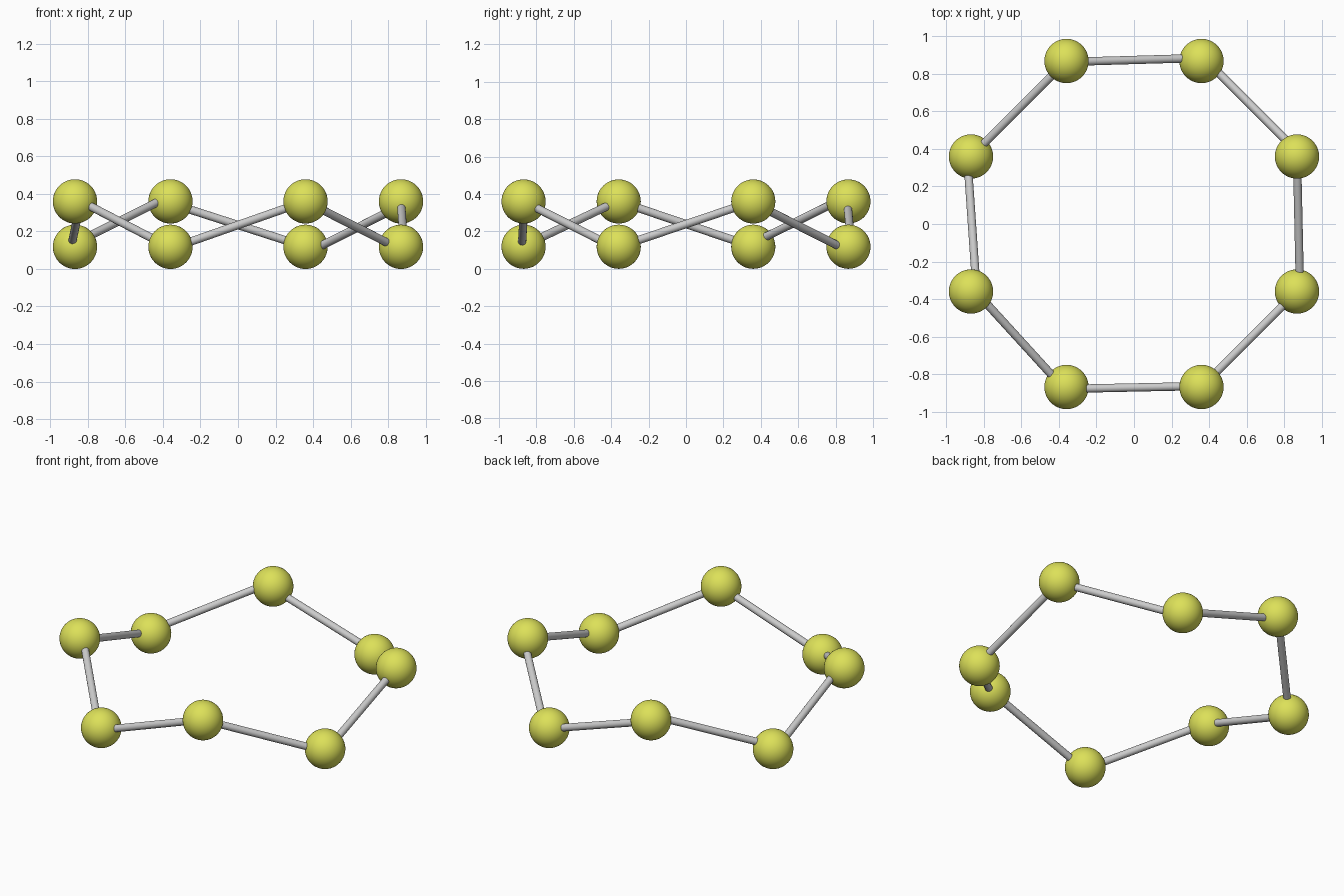
import bpy
from math import cos, sin, radians
from mathutils import Vector

if "Cube" in bpy.data.objects:
    bpy.data.objects.remove(bpy.data.objects["Cube"])

RING, ATOM_R, BOND_R = 0.94, 0.118, 0.022
LOW, HIGH = 0.118, 0.36

yellow = bpy.data.materials.new("yellow")
yellow.diffuse_color = (0.72, 0.75, 0.10, 1)
yellow.use_nodes = True
yellow.node_tree.nodes["Principled BSDF"].inputs["Base Color"].default_value = yellow.diffuse_color


def ring_dir(deg):
    return Vector((cos(radians(deg)), sin(radians(deg)), 0))


def atom(k, pos):
    bpy.ops.mesh.primitive_uv_sphere_add(segments=48, ring_count=24, radius=ATOM_R, location=pos)
    ob = bpy.context.object
    ob.name = f"atom_{k + 1}"
    ob.data.materials.append(yellow)
    bpy.ops.object.shade_smooth()


def bond(k, a, b):
    d = b - a
    bpy.ops.mesh.primitive_cylinder_add(vertices=24, radius=BOND_R, depth=d.length,
                                        location=(a + b) / 2,
                                        rotation=d.to_track_quat('Z', 'Y').to_euler())
    bpy.context.object.name = f"bond_{k + 1}"
    bpy.ops.object.shade_smooth_by_angle()


# Crown ring: eight atoms alternating high and low
atoms = [ring_dir(-67.5 + 45 * k) * RING + Vector((0, 0, LOW if k % 2 else HIGH)) for k in range(8)]
for k, p in enumerate(atoms):
    atom(k, p)

# Bonds sit slightly off-centre: outward shift and lift at start and end
shifts = [(0, 0, 0, -0.015), (0.016, 0, 0, 0), (0.02, 0.02, -0.015, -0.03), (0.016, -0.005, 0, -0.01),
          (0, 0, 0.03, 0.02), (0.02, -0.03, 0, 0), (-0.018, 0.015, 0.01, 0), (0.01, -0.005, -0.01, 0)]
for k, (out_a, out_b, up_a, up_b) in enumerate(shifts):
    out = ring_dir(-45 + 45 * k)
    bond(k, atoms[k] + out * out_a + Vector((0, 0, up_a)),
         atoms[(k + 1) % 8] + out * out_b + Vector((0, 0, up_b)))
